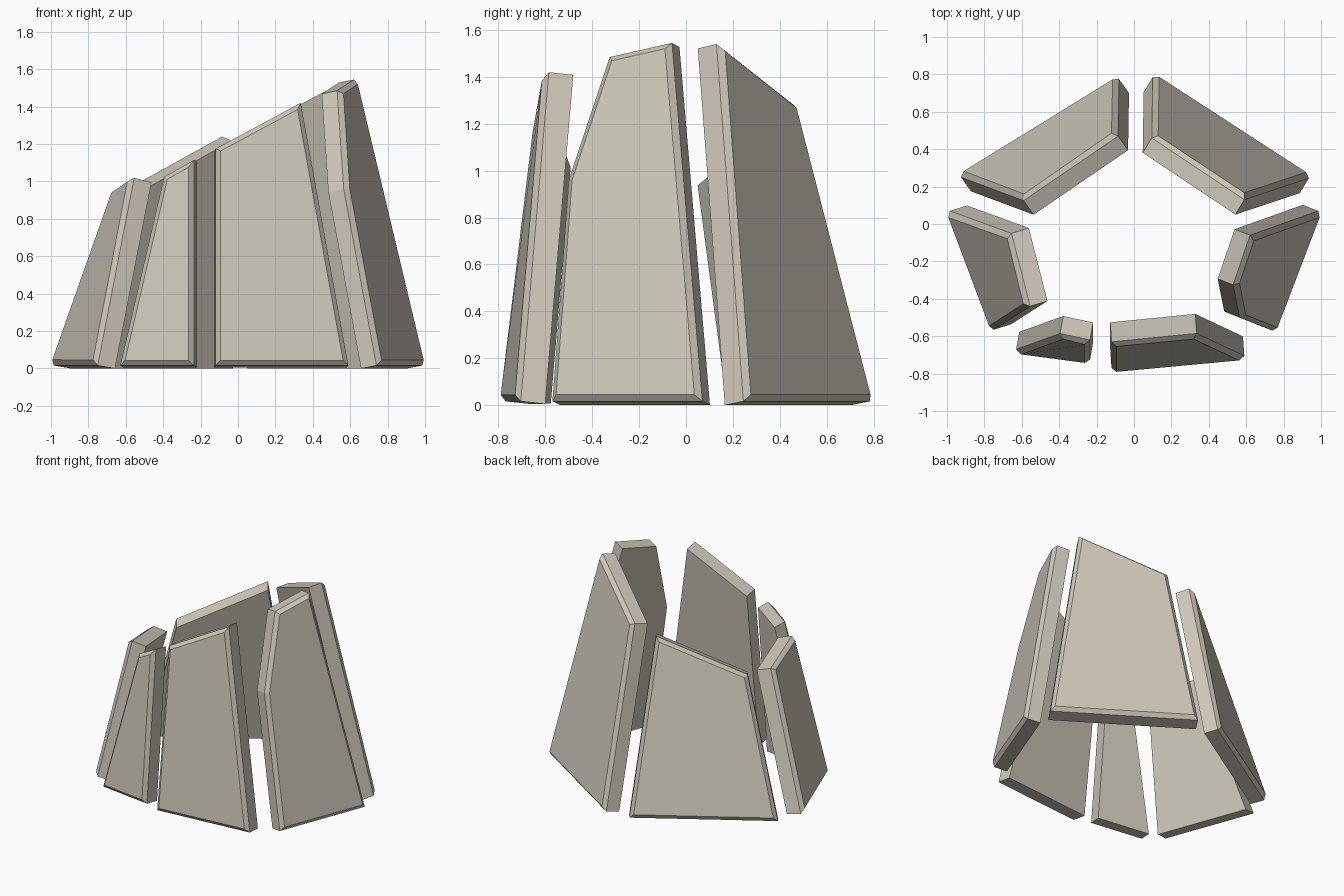
import bpy
import bmesh
from mathutils import Vector

old = bpy.data.objects.get("Cube")
if old:
    bpy.data.objects.remove(old, do_unlink=True)

# One warm stone colour for every slab
STONE = (0.62, 0.575, 0.495, 1.0)
stone = bpy.data.materials.new("warm_stone")
stone.use_nodes = True
stone.diffuse_color = STONE
shader = stone.node_tree.nodes["Principled BSDF"]
shader.inputs["Base Color"].default_value = STONE
shader.inputs["Roughness"].default_value = 0.8

CHAMFER = 0.025


def face_normal(corners):
    """Average normal of the outline, pointing away from the ring centre."""
    total = Vector()
    for i, p in enumerate(corners):
        total += p.cross(corners[(i + 1) % len(corners)])
    total.normalize()
    middle = sum(corners, Vector())
    outward = Vector((middle.x, middle.y, 0))
    return total if total.dot(outward) > 0 else -total


def inset(corners, normal, amount):
    """Move every edge of the outline inwards by the same amount."""
    middle = sum(corners, Vector()) / len(corners)
    count = len(corners)
    pulls = []
    for i, p in enumerate(corners):
        pull = (corners[(i + 1) % count] - p).cross(normal).normalized()
        pulls.append(pull if pull.dot(middle - p) > 0 else -pull)
    result = []
    for i, p in enumerate(corners):
        a, b = pulls[i - 1], pulls[i]
        result.append(p + (a + b) * amount / (1 + a.dot(b)))
    return result


def slab(name, thickness, outline):
    """Leaning stone slab with a chamfer round its outer face."""
    rim = [Vector(p) for p in outline]
    normal = face_normal(rim)
    front = [p + normal * CHAMFER for p in inset(rim, normal, CHAMFER)]
    back = [p - normal * thickness for p in rim]
    for p in back:
        p.z = max(p.z, 0.0)

    bm = bmesh.new()
    rings = [[bm.verts.new(p) for p in ring] for ring in (front, rim, back)]
    bm.faces.new(rings[0])
    bm.faces.new(rings[-1])
    for upper, lower in zip(rings, rings[1:]):
        for i in range(len(upper)):
            j = (i + 1) % len(upper)
            bm.faces.new((upper[i], upper[j], lower[j], lower[i]))
    bmesh.ops.recalc_face_normals(bm, faces=bm.faces)

    mesh = bpy.data.meshes.new(name)
    bm.to_mesh(mesh)
    bm.free()
    mesh.materials.append(stone)
    obj = bpy.data.objects.new(name, mesh)
    bpy.context.collection.objects.link(obj)
    return obj


FOOT = 0.016  # height of the rim's lower edge

# Front pair
slab("front_slab", 0.105, [
    (-0.12, -0.77, FOOT), (0.59, -0.705, FOOT),
    (0.335, -0.585, 1.42), (-0.12, -0.63, 1.175)])
slab("front_right_slab", 0.095, [
    (-0.63, -0.67, FOOT), (-0.235, -0.725, FOOT),
    (-0.235, -0.62, 1.115), (-0.395, -0.585, 1.025)])

# Side pair
slab("left_slab", 0.09, [
    (0.985, 0.07, FOOT), (0.74, -0.57, FOOT), (0.565, -0.5, 0.96),
    (0.53, -0.325, 1.485), (0.62, -0.06, 1.545)])
slab("right_slab", 0.1, [
    (-0.985, 0.07, FOOT), (-0.75, -0.565, FOOT),
    (-0.555, -0.44, 1.02), (-0.655, -0.05, 0.955)])

# Back pair
slab("back_right_slab", 0.095, [
    (-0.925, 0.25, FOOT), (-0.08, 0.775, FOOT),
    (-0.085, 0.47, 1.24), (-0.59, 0.125, 0.96)])
slab("back_left_slab", 0.095, [
    (0.935, 0.245, FOOT), (0.10, 0.785, FOOT),
    (0.095, 0.46, 1.28), (0.59, 0.13, 1.54)])
